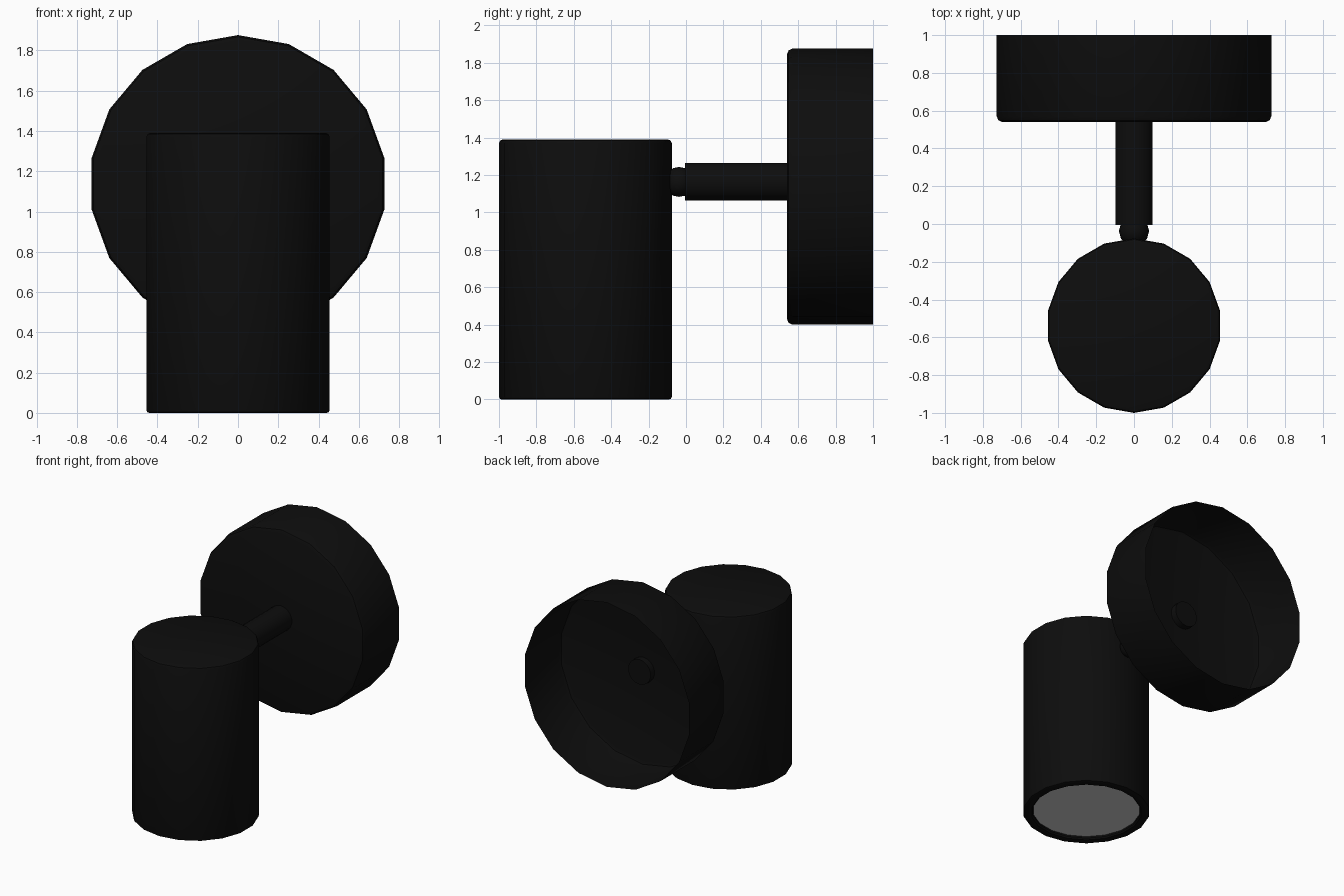
import bpy, bmesh
from math import sin, cos, tau, radians

if "Cube" in bpy.data.objects:
    bpy.data.objects.remove(bpy.data.objects["Cube"])

black = bpy.data.materials.new("matte_black")
black.diffuse_color = (0.004, 0.004, 0.004, 1)
black.use_nodes = True
black.node_tree.nodes["Principled BSDF"].inputs["Base Color"].default_value = black.diffuse_color


def lathe(name, profile, sides, centre, axis, mat=None):
    """Revolve (radius, height) points around a z or y axis through centre."""
    bm = bmesh.new()
    rings = []
    for r, h in profile:
        ring = []
        for i in range(sides):
            a = tau * i / sides
            u, v = r * sin(a), r * cos(a)
            p = (u, centre + v, h) if axis == "z" else (u, h, centre + v)
            ring.append(bm.verts.new(p))
        rings.append(ring)
    for a, b in zip(rings, rings[1:]):
        for i in range(sides):
            j = (i + 1) % sides
            bm.faces.new((a[i], a[j], b[j], b[i]))
    # merge the pole points
    bmesh.ops.remove_doubles(bm, verts=bm.verts, dist=1e-5)
    bmesh.ops.recalc_face_normals(bm, faces=bm.faces)
    me = bpy.data.meshes.new(name)
    bm.to_mesh(me)
    bm.free()
    ob = bpy.data.objects.new(name, me)
    bpy.context.collection.objects.link(ob)
    if mat:
        me.materials.append(mat)
    bpy.ops.object.select_all(action="DESELECT")
    ob.select_set(True)
    bpy.context.view_layer.objects.active = ob
    bpy.ops.object.shade_smooth_by_angle(angle=radians(32))
    return ob


# Cylindrical lamp shade with softened edges and a shallow recess underneath
lathe("lamp_shade", [(0, 1.39), (0.442, 1.39), (0.456, 1.384), (0.462, 1.37),
                     (0.462, 0.014), (0.458, 0.004), (0.448, 0),
                     (0.402, 0), (0.392, 0.01), (0.392, 0.03), (0, 0.03)],
      18, -0.538, "z", black)

# Grey light diffuser set in the recess
lathe("diffuser", [(0.391, 0.022), (0, 0.022), (0, 0.028), (0.391, 0.028), (0.391, 0.022)],
      18, -0.538, "z")

# Wall cup, open at the back
lathe("wall_cup", [(0, 0.54), (0.708, 0.54), (0.729, 0.549), (0.738, 0.57), (0.738, 1.0)],
      18, 1.138, "y", black)

# Arm, its end poking through the cup floor
lathe("arm", [(0, -0.005), (0.1, -0.005), (0.1, 0.59), (0, 0.59)],
      18, 1.163, "y", black)

# Ball joint between arm and shade
bpy.ops.mesh.primitive_uv_sphere_add(segments=12, ring_count=8, radius=0.08,
                                     location=(0, -0.037, 1.163))
ball = bpy.context.object
ball.name = "ball_joint"
ball.data.materials.append(black)
bpy.ops.object.shade_smooth_by_angle(angle=radians(50))
